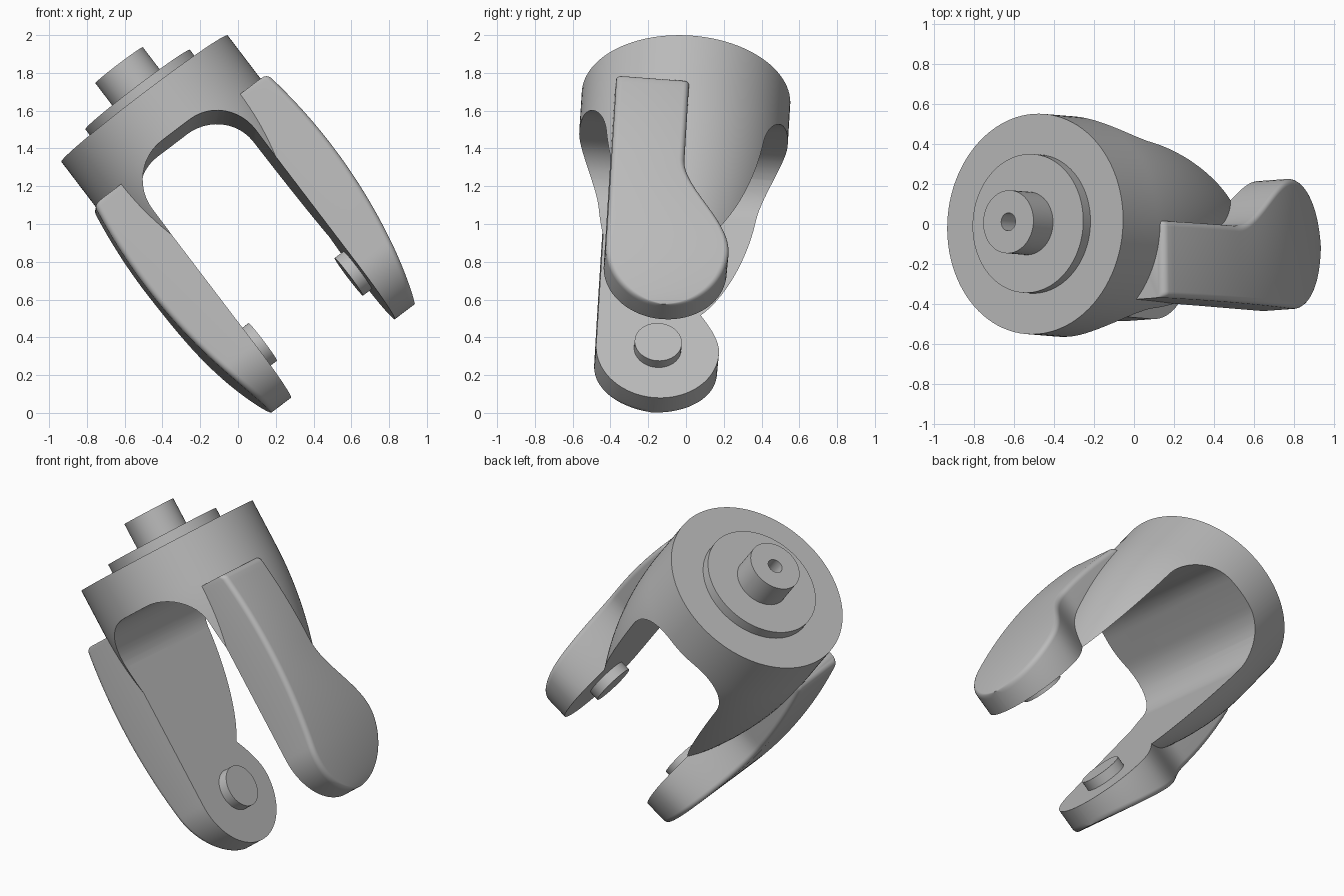
import bpy, bmesh, math
from mathutils import Matrix, Vector

if "Cube" in bpy.data.objects:
    bpy.data.objects.remove(bpy.data.objects["Cube"])

# One plain grey metal
grey = bpy.data.materials.new("grey metal")
grey.use_nodes = True
grey.diffuse_color = (0.5, 0.5, 0.5, 1)
grey.node_tree.nodes["Principled BSDF"].inputs["Base Color"].default_value = (0.5, 0.5, 0.5, 1)

# Tilted frame: local z is the swivel axis, local x runs across the fork
axis = Vector((-0.605, 0.05, 0.795)).normalized()
back = Vector((-0.016, 0.997, -0.075))
back = (back - axis * back.dot(axis)).normalized()
FRAME = Matrix((back.cross(axis), back, axis)).transposed().to_4x4()
FRAME.translation = (-0.495, 0, 1.664)

INNER = 0.345            # half the gap between the legs
PIN_Y, PIN_Z = -0.06, -1.41
TIP_R = 0.326


def make(name, bm):
    bmesh.ops.remove_doubles(bm, verts=bm.verts, dist=0.0005)
    bmesh.ops.recalc_face_normals(bm, faces=bm.faces)
    mesh = bpy.data.meshes.new(name)
    bm.to_mesh(mesh)
    bm.free()
    obj = bpy.data.objects.new(name, mesh)
    bpy.context.collection.objects.link(obj)
    obj.matrix_world = FRAME
    mesh.materials.append(grey)
    return obj


def select(obj):
    bpy.ops.object.select_all(action='DESELECT')
    obj.select_set(True)
    bpy.context.view_layer.objects.active = obj


def smooth(obj):
    select(obj)
    bpy.ops.object.shade_smooth_by_angle(angle=math.radians(32))


def loft(name, rings):
    """Join closed rings of equal length and cap both ends."""
    bm = bmesh.new()
    rows = [[bm.verts.new(p) for p in ring] for ring in rings]
    n = len(rows[0])
    for a, b in zip(rows, rows[1:]):
        for i in range(n):
            j = (i + 1) % n
            bm.faces.new((a[i], a[j], b[j], b[i]))
    bm.faces.new(rows[0])
    bm.faces.new(rows[-1])
    return make(name, bm)


def turned(name, profile, seg=96):
    """Solid of revolution about local z from (radius, height) pairs."""
    return loft(name, [[(r * math.cos(k * math.tau / seg), r * math.sin(k * math.tau / seg), z)
                        for k in range(seg)] for r, z in profile])


def cut(obj, cutter):
    mod = obj.modifiers.new("cut", 'BOOLEAN')
    mod.operation, mod.solver, mod.object = 'DIFFERENCE', 'EXACT', cutter
    bpy.context.view_layer.update()
    select(obj)
    bpy.ops.object.modifier_apply(modifier=mod.name)
    bpy.data.objects.remove(cutter)


# Fork crown: a cylinder easing into tapered legs, with a round-cornered slot through it
def crown_radius(z):
    t = max(0, -z - 0.3)
    return 0.553 - 0.225 * t ** 2 - 0.005 * t


crown = turned("fork_crown", [(crown_radius(-1.26 * i / 32), -1.26 * i / 32) for i in range(33)])
corner, roof = 0.25, -0.26
arch = [(INNER, -1.6)]
for cx, start in ((INNER - corner, 0), (corner - INNER, 90)):
    for k in range(13):
        a = math.radians(start + k * 7.5)
        arch.append((cx + corner * math.cos(a), roof - corner + corner * math.sin(a)))
arch.append((-INNER, -1.6))
cut(crown, loft("slot_cutter", [[(x, y, z) for x, z in arch] for y in (-1, 1)]))
smooth(crown)

# Bearing flange and drilled stem on top
smooth(turned("bearing_flange", [(0.348, -0.02), (0.348, 0.06)]))
stem = turned("stem", [(0.158, 0), (0.158, 0.222)], 64)
cut(stem, turned("hole_cutter", [(0.045, 0.08), (0.045, 0.3)], 32))
smooth(stem)


# Arms: rows of rounded cross-sections from the square top to the round tip
def arm_row(side, z, front, rear, drop=0):
    outer = 0.62 - 0.17 * (z + 0.82) ** 2 - drop
    r = min(0.03, (rear - front) / 3)
    ring = [(INNER, front)]
    for k in range(6):
        a = math.pi / 2 * k / 5
        ring.append((outer - r + r * math.sin(a), front + r - r * math.cos(a)))
    for k in range(6):
        a = math.pi / 2 * k / 5
        ring.append((outer - r + r * math.cos(a), rear - r + r * math.sin(a)))
    ring.append((INNER, rear))
    return [(side * x, y, z) for x, y in ring]


def arm(name, side):
    front, top, soft = PIN_Y - TIP_R, -0.306, 0.03
    rows = []
    for k in range(5):                      # rounded top edge
        a = math.pi / 2 * k / 5
        rows.append(arm_row(side, top - soft + soft * math.cos(a), front, 0, soft - soft * math.sin(a)))
    for k in range(37):                     # straight front, flared rear
        z = top - soft + (PIN_Z - top + soft) * k / 36
        t = min(1, max(0, (-0.86 - z) / (-0.86 - PIN_Z)))
        rows.append(arm_row(side, z, front, (PIN_Y + TIP_R) * t * t * (3 - 2 * t)))
    for k in range(1, 25):                  # round tip
        a = math.radians(89.5) * k / 24
        w = TIP_R * math.cos(a)
        rows.append(arm_row(side, PIN_Z - TIP_R * math.sin(a), PIN_Y - w, PIN_Y + w))
    smooth(loft(name, rows))


def pin(name, side):
    ring = [(PIN_Y + 0.125 * math.cos(k * math.tau / 48), PIN_Z + 0.125 * math.sin(k * math.tau / 48))
            for k in range(48)]
    smooth(loft(name, [[(side * x, y, z) for y, z in ring] for x in (0.286, INNER + 0.02)]))


for label, side in (("left", 1), ("right", -1)):
    arm(label + "_arm", side)
    pin(label + "_axle_pin", side)
